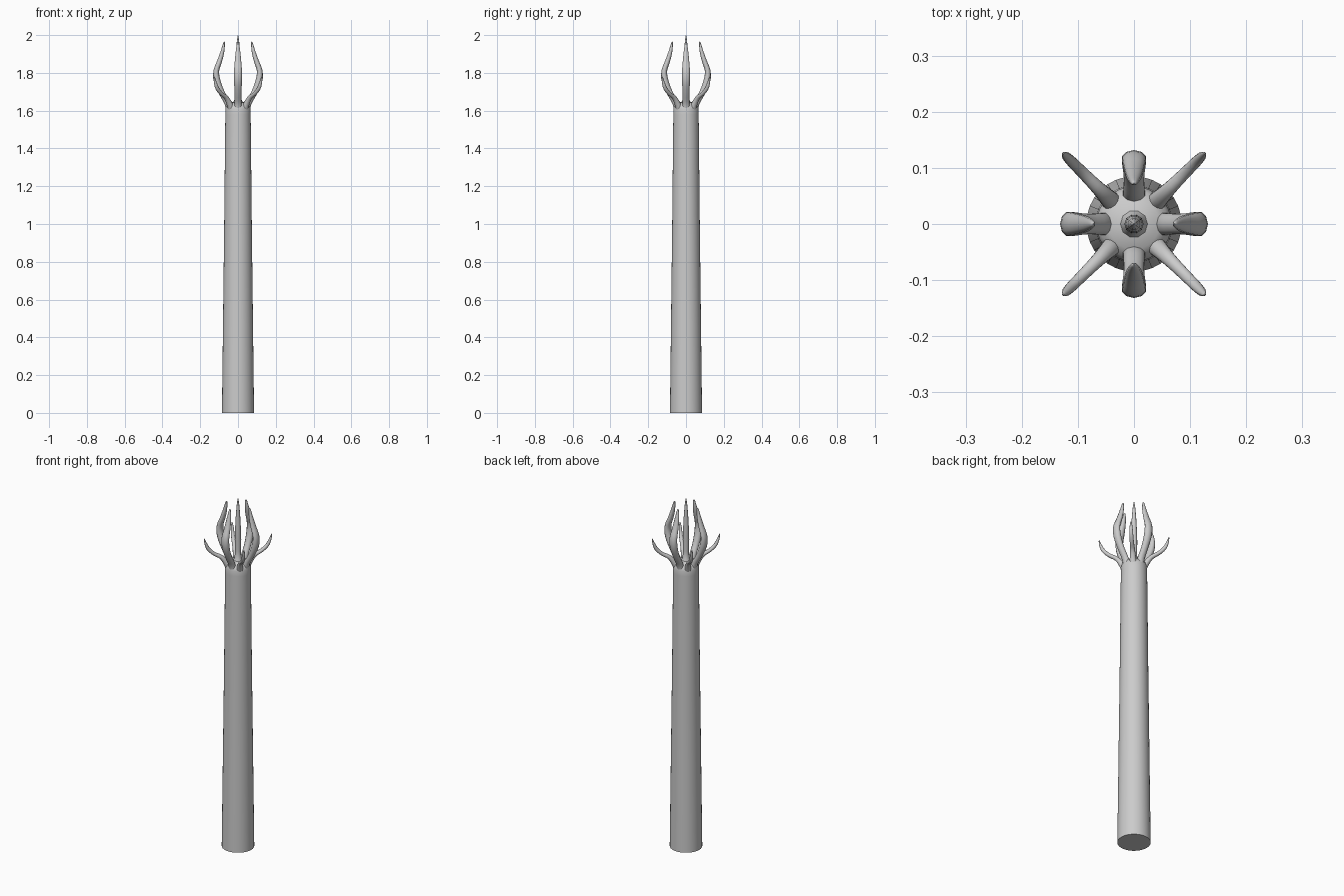
import bpy, bmesh, math
from mathutils import Vector

if "Cube" in bpy.data.objects:
    bpy.data.objects.remove(bpy.data.objects["Cube"])


def finish(name, bm, angle=50):
    bmesh.ops.recalc_face_normals(bm, faces=bm.faces)
    me = bpy.data.meshes.new(name)
    bm.to_mesh(me)
    bm.free()
    ob = bpy.data.objects.new(name, me)
    bpy.context.collection.objects.link(ob)
    bpy.ops.object.select_all(action='DESELECT')
    ob.select_set(True)
    bpy.context.view_layer.objects.active = ob
    bpy.ops.object.shade_smooth_by_angle(angle=math.radians(angle))
    return ob


def skin(bm, rings):
    for a, b in zip(rings, rings[1:]):
        n = len(a)
        for i in range(n):
            bm.faces.new((a[i], a[(i + 1) % n], b[(i + 1) % n], b[i]))
    bm.faces.new(rings[0][::-1])
    bm.faces.new(rings[-1])


def lathe(name, profile, sides):
    bm = bmesh.new()
    rings = [[bm.verts.new((r * math.cos(2 * math.pi * i / sides),
                            r * math.sin(2 * math.pi * i / sides), z))
              for i in range(sides)] for r, z in profile]
    skin(bm, rings)
    return finish(name, bm)


def smooth_path(pts, steps=3):
    # Catmull-Rom resampling of (r, z, thickness, width)
    pts = [Vector(p) for p in pts]
    ext = [2 * pts[0] - pts[1]] + pts + [2 * pts[-1] - pts[-2]]
    out = []
    for a, b, c, d in zip(ext, ext[1:], ext[2:], ext[3:]):
        for k in range(steps):
            t = k / steps
            out.append(0.5 * (2 * b + (c - a) * t + (2 * a - 5 * b + 4 * c - d) * t ** 2
                              + (3 * b - a - 3 * c + d) * t ** 3))
    return out + [pts[-1]]


def prong(name, pts, angle, sides=10):
    # elliptical tube swept along a path in the vertical plane at this angle
    bm = bmesh.new()
    path = smooth_path(pts)
    radial = Vector((math.cos(angle), math.sin(angle), 0))
    side = Vector((-math.sin(angle), math.cos(angle), 0))
    up = Vector((0, 0, 1))
    rings = []
    for i, p in enumerate(path):
        q, s = path[max(i - 1, 0)], path[min(i + 1, len(path) - 1)]
        tangent = (radial * (s[0] - q[0]) + up * (s[1] - q[1])).normalized()
        normal = side.cross(tangent)
        centre = radial * p[0] + up * p[1]
        rings.append([bm.verts.new(centre
                                   + normal * p[2] * math.cos(2 * math.pi * k / sides)
                                   + side * p[3] * math.sin(2 * math.pi * k / sides))
                      for k in range(sides)])
    skin(bm, rings)
    return finish(name, bm)


# Tapered shaft with a shallow domed top
lathe("shaft", [(0.085, 0), (0.079, 0.5), (0.073, 1.0), (0.069, 1.4), (0.067, 1.58),
                (0.067, 1.61), (0.061, 1.63), (0.045, 1.642), (0.01, 1.65)], 32)

# Central spike
lathe("centre_spike", [(0.03, 1.635), (0.018, 1.66), (0.015, 1.70), (0.017, 1.76),
                       (0.015, 1.83), (0.011, 1.91), (0.006, 1.97), (0.001, 2.0)], 10)

# Four tall claws curving out and back in
claw = [(0.046, 1.59, 0.016, 0.022), (0.056, 1.64, 0.016, 0.020), (0.086, 1.695, 0.016, 0.019),
        (0.110, 1.755, 0.018, 0.022), (0.115, 1.81, 0.015, 0.022), (0.098, 1.86, 0.013, 0.018),
        (0.083, 1.91, 0.010, 0.013), (0.074, 1.955, 0.005, 0.006), (0.072, 1.965, 0.001, 0.001)]
# Four short diagonal claws that sweep outward
spur = [(0.045, 1.59, 0.016, 0.020), (0.060, 1.63, 0.016, 0.017), (0.088, 1.668, 0.012, 0.013),
        (0.125, 1.69, 0.010, 0.011), (0.155, 1.718, 0.010, 0.010), (0.170, 1.75, 0.007, 0.008),
        (0.177, 1.775, 0.003, 0.004), (0.178, 1.782, 0.001, 0.001)]
for i in range(4):
    prong(f"tall_claw_{i + 1}", claw, i * math.pi / 2)
    prong(f"short_claw_{i + 1}", spur, (i + 0.5) * math.pi / 2)
